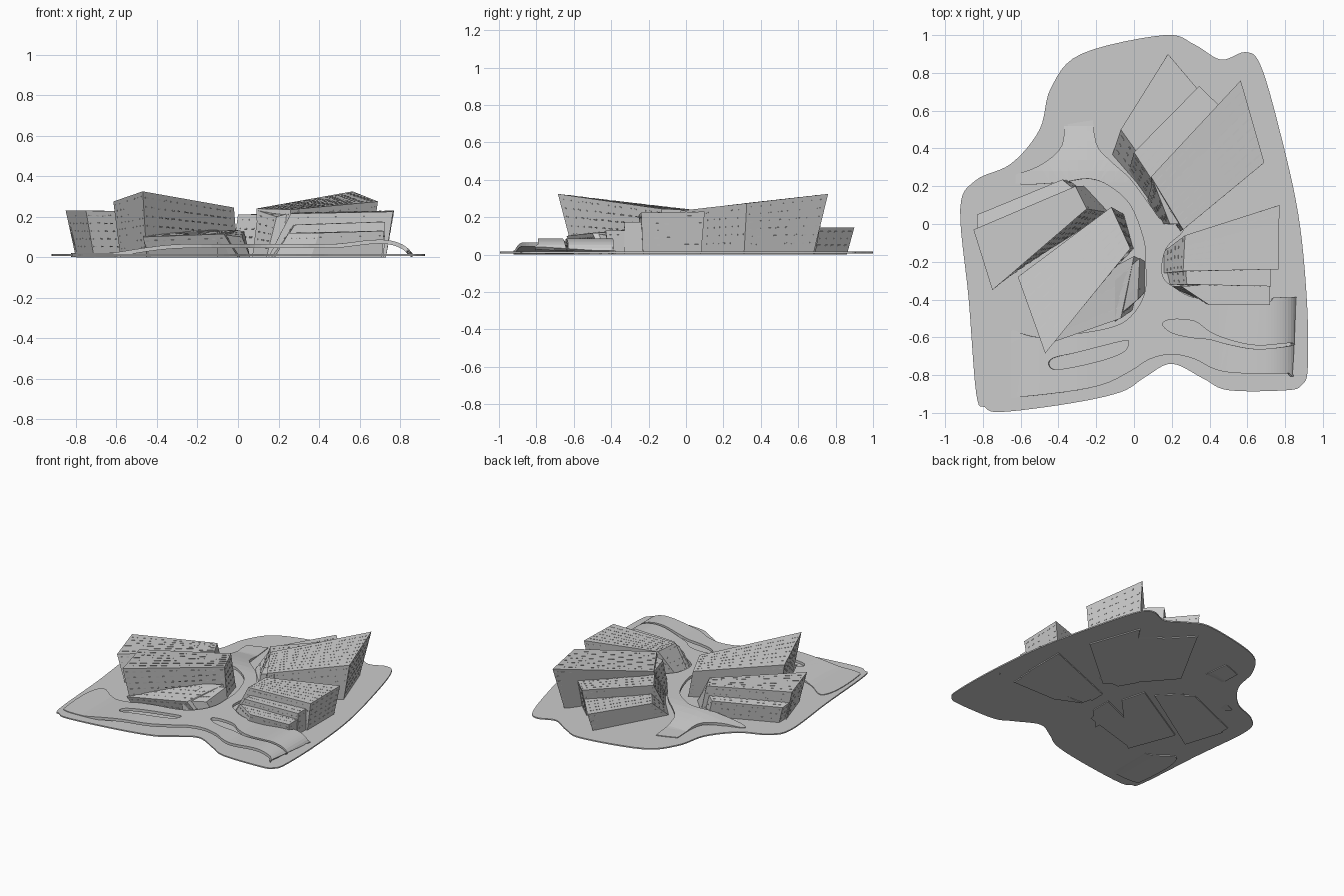
import bpy, bmesh, math, random
from mathutils import Vector

if "Cube" in bpy.data.objects:
    bpy.data.objects.remove(bpy.data.objects["Cube"])

random.seed(4)


def add_object(name, bm):
    mesh = bpy.data.meshes.new(name)
    bm.to_mesh(mesh)
    bm.free()
    ob = bpy.data.objects.new(name, mesh)
    bpy.context.collection.objects.link(ob)
    return ob


def smooth_loop(pts, steps=5):
    """Closed Catmull-Rom loop through 2D points."""
    out, n = [], len(pts)
    for i in range(n):
        a, b, c, d = (Vector(pts[(i + k) % n]) for k in (-1, 0, 1, 2))
        for s in range(steps):
            t = s / steps
            out.append(0.5 * (2 * b + (c - a) * t + (2 * a - 5 * b + 4 * c - d) * t * t
                              + (3 * b - a - 3 * c + d) * t ** 3))
    return out


def ramp(v):
    v = min(1, max(0, v))
    return v * v * (3 - 2 * v)


# ground plate with wavy outline
plate = [(.16, 1), (.32, .95), (.46, .87), (.59, .91), (.67, .84), (.77, .5), (.87, .05), (.915, -.4),
         (.92, -.76), (.89, -.85), (.81, -.88), (.5, -.88), (.37, -.82), (.2, -.74), (.06, -.81),
         (-.07, -.89), (-.34, -.95), (-.7, -.995), (-.79, -.97), (-.835, -.9), (-.875, -.4),
         (-.92, .08), (-.84, .23), (-.65, .32), (-.5, .5), (-.44, .72), (-.28, .9)]
bm = bmesh.new()
face = bm.faces.new([bm.verts.new((p.x, p.y, .007)) for p in smooth_loop(plate, 6)])
ext = bmesh.ops.extrude_face_region(bm, geom=[face])
for v in ext["geom"]:
    if isinstance(v, bmesh.types.BMVert):
        v.co.z = .016
bmesh.ops.recalc_face_normals(bm, faces=bm.faces)
add_object("ground_plate", bm)

# podium deck: branching street surface with two slots, bent over the ground
deck = [(-.76, -.92), (-.45, -.9), (-.18, -.855), (-.02, -.78), (.085, -.715), (.2, -.69), (.32, -.715),
        (.43, -.77), (.56, -.79), (.82, -.79), (.84, -.78), (.857, -.41), (.85, -.39), (.74, -.39),
        (.71, -.41), (.5, -.41), (.32, -.39), (.22, -.34), (.15, -.27), (.17, -.13), (.26, -.04),
        (.24, .02), (.15, .02), (.085, .1), (-.02, .24), (-.13, .34), (-.2, .43), (-.23, .66),
        (-.25, .68), (-.36, .64), (-.375, .62), (-.38, .42), (-.5, .31), (-.65, .25), (-.6, .21),
        (-.39, .22), (-.24, .24), (-.13, .2), (-.02, .1), (.05, -.08), (.06, -.2), (.06, -.35),
        (0, -.47), (-.1, -.54), (-.3, -.58), (-.5, -.6), (-.64, -.56), (-.77, -.48), (-.82, -.6),
        (-.81, -.85)]
slot_left = [(-.45, -.75), (-.43, -.71), (-.3, -.68), (-.06, -.62), (-.03, -.63), (-.06, -.68),
             (-.2, -.73), (-.4, -.77)]
slot_right = [(.15, -.53), (.2, -.505), (.32, -.515), (.4, -.57), (.5, -.612), (.65, -.643), (.83, -.63),
              (.83, -.645), (.65, -.662), (.5, -.637), (.4, -.61), (.3, -.6), (.2, -.575)]


def deck_height(x, y):
    z = .065 * ramp((x + .85) / .6) + .022 * ramp((x - .45) / .25)
    if y > .1:
        z *= ramp((.72 - y) / .5)
    if x > .7:
        z *= math.sqrt(max(0, 1 - ((x - .7) / .16) ** 2))
    return max(z, .021)


bm = bmesh.new()
for loop in (deck, slot_left, slot_right):
    vs = [bm.verts.new((p.x, p.y, 0)) for p in smooth_loop(loop, 4)]
    for i, v in enumerate(vs):
        bm.edges.new((v, vs[i - 1]))
bmesh.ops.triangle_fill(bm, use_beauty=True, use_dissolve=False, edges=bm.edges[:])
cuts = [(i * .05 - .8, 0) for i in range(31)] + [(.71 + i * .015, 0) for i in range(10)]
cuts += [(i * .06 + .1, 1) for i in range(10)]
for c, axis in cuts:
    no = (1, 0, 0) if axis == 0 else (0, 1, 0)
    bmesh.ops.bisect_plane(bm, geom=bm.verts[:] + bm.edges[:] + bm.faces[:],
                           plane_co=Vector(no) * c, plane_no=no)
bm.normal_update()
for f in bm.faces:
    if f.normal.z < 0:
        f.normal_flip()
for v in bm.verts:
    v.co.z = deck_height(v.co.x, v.co.y)
podium = add_object("podium_deck", bm)
mod = podium.modifiers.new("thickness", "SOLIDIFY")
mod.thickness, mod.offset = .02, -1


def panel(bm, quad, normal, t=.0015):
    """Thin raised plate on a wall or roof."""
    lo = [bm.verts.new(p - normal * t) for p in quad]
    hi = [bm.verts.new(p + normal * t) for p in quad]
    bm.faces.new(hi)
    for i in range(4):
        bm.faces.new((lo[i - 1], lo[i], hi[i], hi[i - 1]))


def patch(q, u, v):
    return q[0].lerp(q[1], u).lerp(q[3].lerp(q[2], u), v)


def building(name, roof, floor, seams=7):
    """Leaning volume: roof and floor run outer_a, outer_b, inner_b, inner_a."""
    r = [Vector(p) for p in roof]
    b = [Vector((p[0], p[1], 0)) for p in floor]
    mid = sum(r + b, Vector()) / 8
    bm = bmesh.new()
    fl = [bm.verts.new(p) for p in b]
    outer = [bm.verts.new(r[0].lerp(r[1], i / seams)) for i in range(seams + 1)]
    inner = [bm.verts.new(r[3].lerp(r[2], i / seams)) for i in range(seams + 1)]
    for i in range(seams):
        bm.faces.new((outer[i], outer[i + 1], inner[i + 1], inner[i]))
    bm.faces.new(fl)
    bm.faces.new([fl[1], fl[0]] + outer)
    bm.faces.new([fl[3], fl[2]] + inner[::-1])
    bm.faces.new((fl[1], fl[2], inner[-1], outer[-1]))
    bm.faces.new((fl[0], fl[3], inner[0], outer[0]))
    bmesh.ops.recalc_face_normals(bm, faces=bm.faces)
    add_object(name, bm)

    # window slits in rows on the walls, dashed seams on the roof
    bm = bmesh.new()
    for k in range(4):
        q = [b[k - 1], b[k], r[k], r[k - 1]]
        n = (q[1] - q[0]).cross(q[3] - q[0]).normalized()
        if n.dot(q[0] - mid) < 0:
            n = -n
        cols = max(3, int((q[1] - q[0]).length / .045))
        rows = max(3, int(r[k].z / .035))
        for i in range(cols):
            for j in range(1, rows):
                u, v = (i + random.uniform(.2, .4)) / cols, (j + .3) / rows
                du, dv = random.uniform(.2, .5) / cols, .16 / rows
                panel(bm, [patch(q, u, v), patch(q, u + du, v),
                           patch(q, u + du, v + dv), patch(q, u, v + dv)], n)
    for i in range(1, seams):
        for j in range(9):
            u, v = i / seams, (j + random.uniform(.1, .3)) / 9
            panel(bm, [patch(r, u - .01, v), patch(r, u + .01, v),
                       patch(r, u + .01, v + .07), patch(r, u - .01, v + .07)], Vector((0, 0, 1)))
    bmesh.ops.recalc_face_normals(bm, faces=bm.faces)
    add_object(name + "_slits", bm)


# west cluster
building("west_main_hall",
         [(-.615, -.28, .275), (-.47, -.685, .325), (-.02, -.13, .245), (-.12, .09, .235)],
         [(-.58, -.26), (-.45, -.6), (.0, -.13), (-.05, .05)])
building("west_rear_hall",
         [(-.85, -.03, .23), (-.75, -.35, .23), (-.25, .08, .22), (-.31, .2, .22)],
         [(-.8, -.03), (-.71, -.31), (-.13, .06), (-.26, .2)])
building("west_rear_annex",
         [(-.83, .05, .14), (-.83, -.06, .15), (-.3, .17, .15), (-.38, .235, .14)],
         [(-.79, .04), (-.79, -.06), (-.26, .17), (-.34, .23)], 3)
building("west_front_wing",
         [(-.43, -.4, .135), (-.47, -.64, .1), (-.07, -.5, .115), (.0, -.17, .135)],
         [(-.4, -.4), (-.44, -.58), (.0, -.45), (.06, -.2)], 5)
building("west_front_prow",
         [(-.1, -.3, .135), (-.1, -.5, .115), (.02, -.4, .1), (.03, -.18, .13)],
         [(-.1, -.3), (-.1, -.52), (.06, -.36), (.06, -.2)], 3)

# east cluster
building("east_rear_wing",
         [(.18, .9, .145), (.4, .64, .145), (.13, .22, .14), (-.07, .5, .14)],
         [(.16, .86), (.38, .62), (.08, .12), (-.12, .35)])
building("east_middle_hall",
         [(.345, .73, .215), (.5, .58, .22), (.17, .12, .21), (.0, .38, .21)],
         [(.33, .69), (.48, .55), (.12, .06), (-.03, .27)])
building("east_main_hall",
         [(.565, .76, .325), (.69, .325, .275), (.26, -.03, .235), (.09, .25, .24)],
         [(.52, .68), (.65, .31), (.24, -.04), (.1, .1)], 9)
building("east_main_foyer",
         [(.25, .25, .23), (.3, .0, .23), (.19, .0, .2), (.1, .23, .23)],
         [(.25, .25), (.3, .0), (.14, .0), (.07, .12)], 3)
building("east_side_hall",
         [(.77, .1, .23), (.765, -.24, .225), (.26, -.25, .215), (.27, -.06, .22)],
         [(.73, .08), (.73, -.23), (.15, -.26), (.15, -.15)])
building("east_front_step",
         [(.725, -.2, .175), (.725, -.33, .175), (.28, -.32, .16), (.27, -.2, .16)],
         [(.72, -.2), (.72, -.33), (.18, -.32), (.15, -.2)], 3)
building("east_front_wing",
         [(.72, -.3, .13), (.72, -.43, .13), (.4, -.43, .12), (.25, -.33, .12)],
         [(.71, -.3), (.71, -.41), (.36, -.41), (.18, -.33)], 3)
